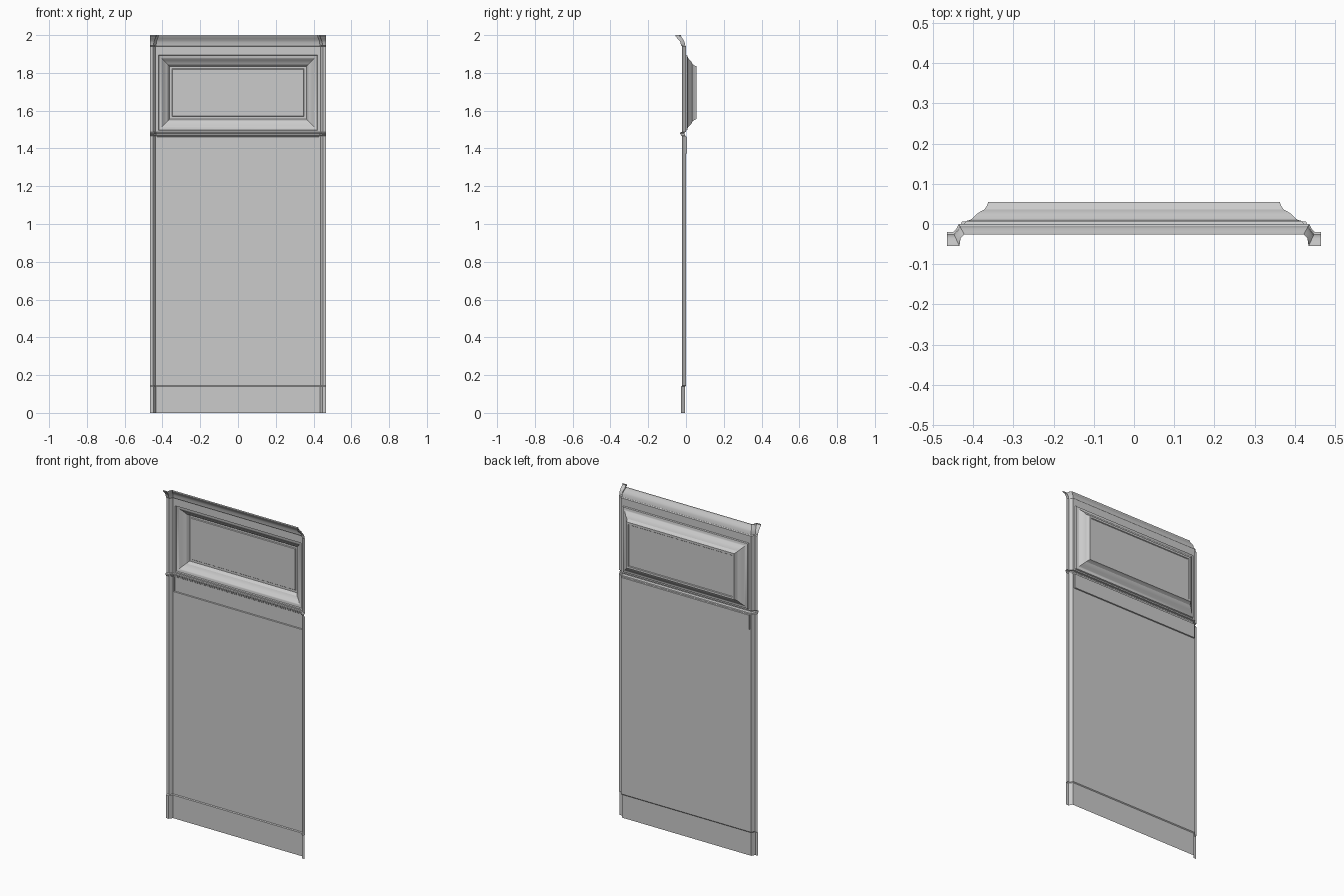
import bpy
import math

if "Cube" in bpy.data.objects:
    bpy.data.objects.remove(bpy.data.objects["Cube"], do_unlink=True)

paint = bpy.data.materials.new("grey_paint")
paint.use_nodes = True
grey = (0.6, 0.6, 0.6, 1)
paint.diffuse_color = grey
paint.node_tree.nodes["Principled BSDF"].inputs["Base Color"].default_value = grey


def make_object(name, verts, faces):
    mesh = bpy.data.meshes.new(name)
    mesh.from_pydata(verts, [], faces)
    mesh.materials.append(paint)
    obj = bpy.data.objects.new(name, mesh)
    bpy.context.collection.objects.link(obj)
    bpy.ops.object.select_all(action="DESELECT")
    obj.select_set(True)
    bpy.context.view_layer.objects.active = obj
    bpy.ops.object.shade_smooth_by_angle(angle=math.radians(25))
    return obj


# Plan of the side strip: flush with the wall, and fully projected
FLUSH = [(-.465, -.02), (-.45, -.02), (-.442, -.012), (-.436, 0)]
PROUD = [(-.465, -.055), (-.434, -.055), (-.431, -.035), (-.422, -.026)]


def plan(t):
    half = [(a + (c - a) * t, b + (d - b) * t)
            for (a, b), (c, d) in zip(FLUSH, PROUD)]
    return half + [(-x, y) for x, y in reversed(half)]


def sweep(name, profile, skip_centre=False):
    """Loft the plan through (height, projection) pairs."""
    verts = [(x, y, z) for z, t in profile for x, y in plan(t)]
    n = 2 * len(FLUSH)
    faces = []
    for row in range(len(profile) - 1):
        for i in range(n - 1):
            if skip_centre and i == n // 2 - 1:
                continue
            a = row * n + i
            faces.append((a, a + 1, a + n + 1, a + n))
    return make_object(name, verts, faces)


def nested_panel(name, rings):
    """Loft nested rectangles (half width, bottom, top, depth) and fill the last."""
    verts, faces = [], []
    for w, low, high, y in rings:
        verts += [(-w, y, low), (w, y, low), (w, y, high), (-w, y, high)]
    for r in range(len(rings) - 1):
        for i in range(4):
            a, b = r * 4 + i, r * 4 + (i + 1) % 4
            faces.append((a, b, b + 4, a + 4))
    last = 4 * len(rings) - 4
    faces.append((last, last + 1, last + 2, last + 3))
    return make_object(name, verts, faces)


# Base board, with its small ledge
sweep("base_board", [(0, .16), (.14, .16), (.145, 0)])

# Main wall sheet with side strips
sweep("lower_wall", [(.145, 0), (1.37, 0)])

# Frieze band: side strips and recessed centre
sweep("band_sides", [(1.37, 0), (1.465, 0)], skip_centre=True)
nested_panel("band_recess", [(.436, 1.37, 1.465, 0), (.43, 1.372, 1.463, 0),
                             (.428, 1.374, 1.461, .006)])

# Chair rail lip
sweep("rail_moulding", [(1.465, 0), (1.468, .16), (1.474, .2),
                        (1.478, .33), (1.485, .33), (1.487, 0)])

# Upper wall side strips
sweep("upper_sides", [(1.487, 0), (1.94, 0)], skip_centre=True)

# Upper panel with moulded recess
moulding = [(0, 0), (.003, .007), (.015, .01), (.02, .014), (.03, .024),
            (.04, .031), (.05, .036), (.056, .045), (.06, .055),
            (.073, .055), (.076, .051)]
rings = [(.436, 1.487, 1.94, 0)]
rings += [(.422 - d, 1.495 + d, 1.895 - d, y) for d, y in moulding]
nested_panel("recessed_panel", rings)

# Flared crown
sweep("crown_moulding", [(1.94, 0), (1.945, .18), (1.962, .27), (1.972, .45),
                         (1.982, .72), (1.987, .85), (1.994, 1), (2, 1)])
